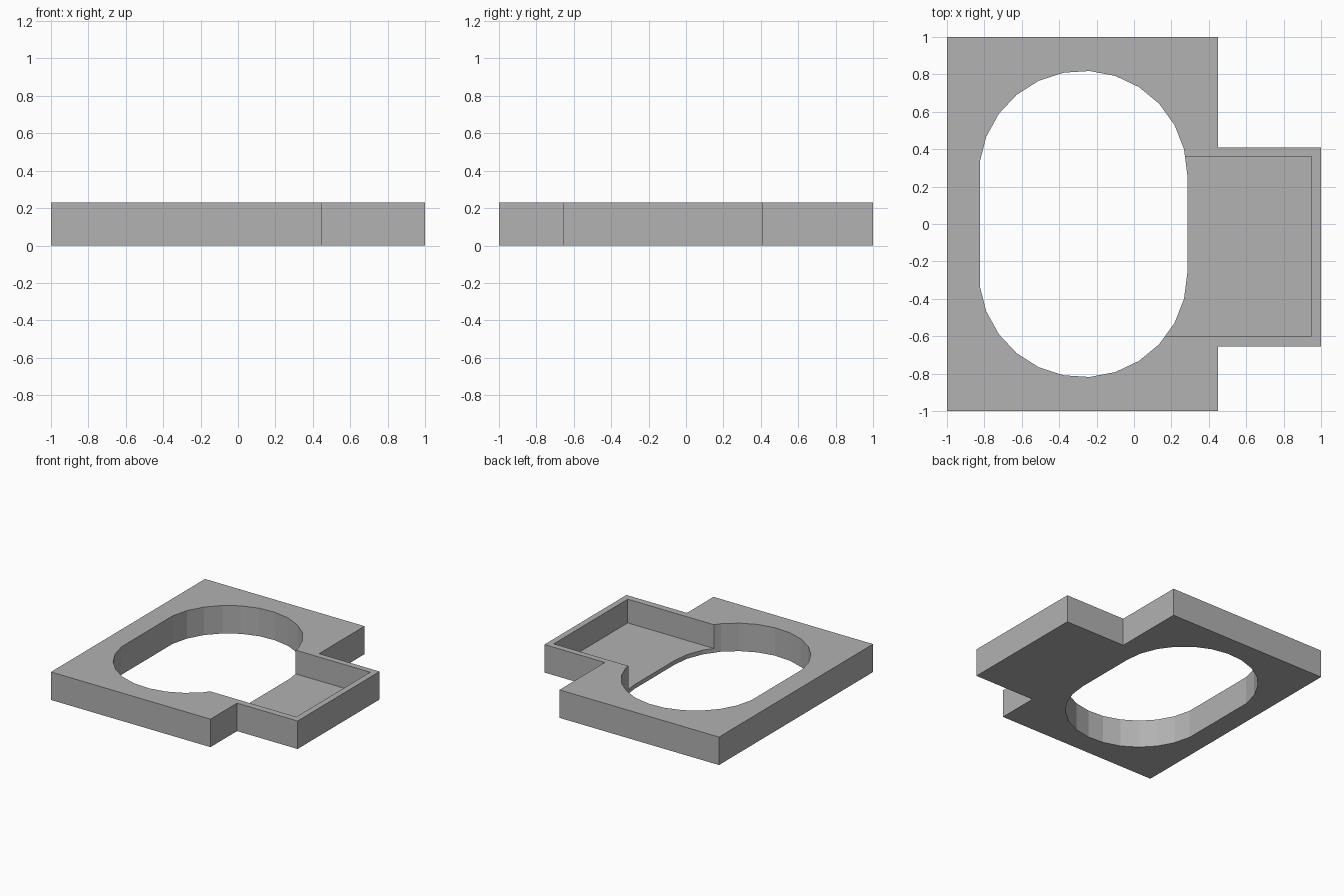
import bpy, bmesh
from math import cos, sin, tau

cube = bpy.data.objects.get("Cube")
if cube:
    bpy.data.objects.remove(cube, do_unlink=True)

HEIGHT = 0.23
FLOOR = 0.035

grey = bpy.data.materials.new("plain grey")
grey.use_nodes = True
colour = (0.445, 0.445, 0.445, 1)
grey.diffuse_color = colour
grey.node_tree.nodes["Principled BSDF"].inputs["Base Color"].default_value = colour


def prism(name, outline, z0, z1):
    """Extrude a flat outline from z0 up to z1."""
    bm = bmesh.new()
    face = bm.faces.new([bm.verts.new((x, y, z0)) for x, y in outline])
    top = bmesh.ops.extrude_face_region(bm, geom=[face])["geom"]
    verts = [v for v in top if isinstance(v, bmesh.types.BMVert)]
    bmesh.ops.translate(bm, verts=verts, vec=(0, 0, z1 - z0))
    bmesh.ops.recalc_face_normals(bm, faces=bm.faces)
    mesh = bpy.data.meshes.new(name)
    bm.to_mesh(mesh)
    bm.free()
    mesh.materials.append(grey)
    obj = bpy.data.objects.new(name, mesh)
    bpy.context.collection.objects.link(obj)
    return obj


def cut(target, cutter):
    """Subtract the cutter from the target, then discard the cutter."""
    cutter.hide_render = True
    mod = target.modifiers.new("cut", "BOOLEAN")
    mod.operation = "DIFFERENCE"
    mod.solver = "EXACT"
    mod.object = cutter
    bpy.context.view_layer.objects.active = target
    bpy.ops.object.modifier_apply(modifier=mod.name)
    bpy.data.objects.remove(cutter, do_unlink=True)


# Rectangular plate with a side tab
frame = prism("frame_with_tray", [
    (-1, -1), (0.45, -1), (0.45, -0.655), (1, -0.655),
    (1, 0.41), (0.45, 0.41), (0.45, 1), (-1, 1)], 0, HEIGHT)

# Long rounded opening: two facing arcs joined by straight sides
cx, cy, r = -0.272, 0.262, 0.557
arc = [(cx + r * cos(tau * i / 25), cy + r * sin(tau * i / 25)) for i in range(13)]
opening = arc + [(x, -y) for x, y in reversed(arc)]
cut(frame, prism("opening_cutter", opening, -0.1, HEIGHT + 0.1))

# Shallow tray in the tab, open towards the hole
tray = [(-0.1, -0.6), (0.95, -0.6), (0.95, 0.36), (-0.1, 0.36)]
cut(frame, prism("tray_cutter", tray, FLOOR, HEIGHT + 0.1))
